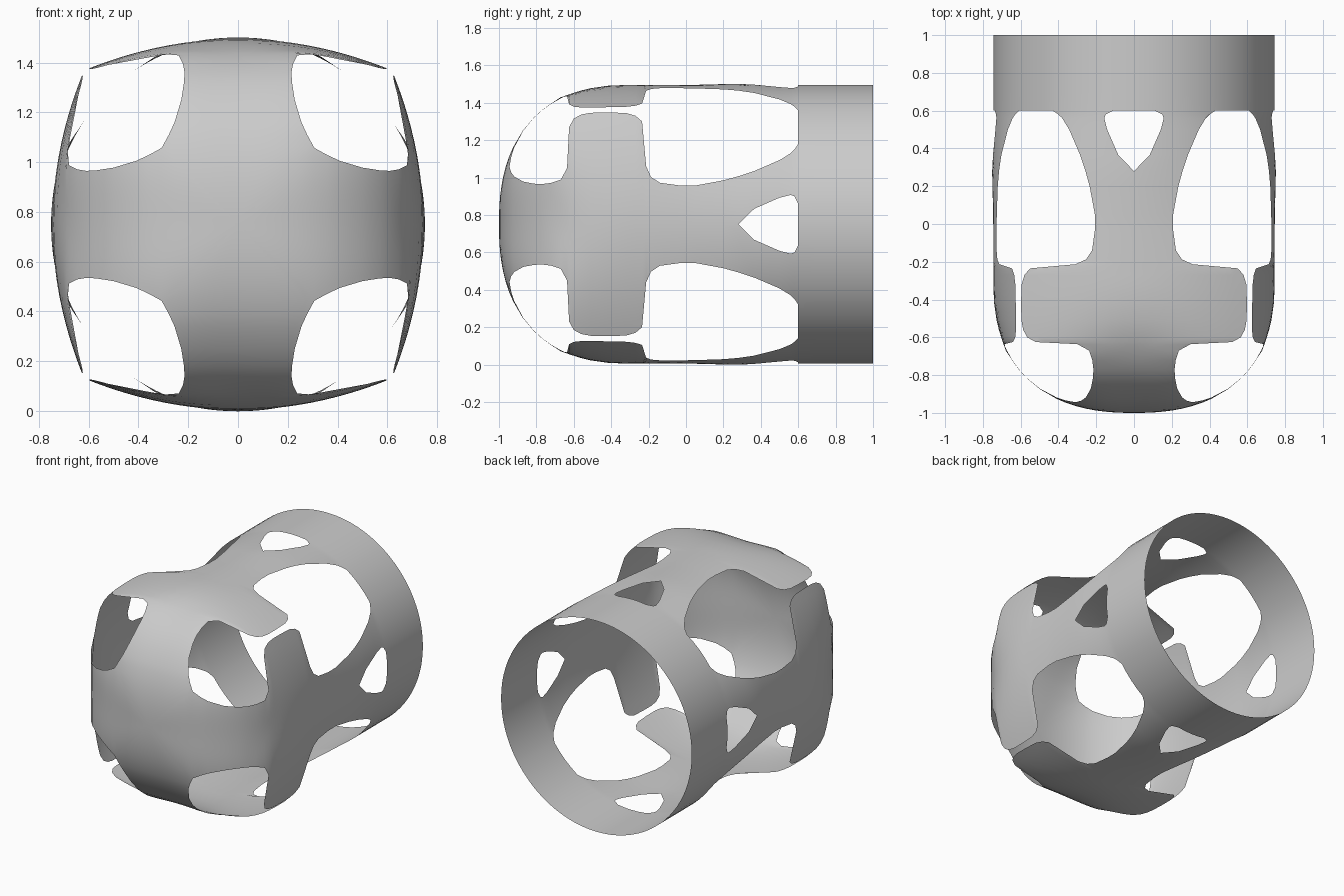
import bpy
import bmesh
import math
from mathutils import Matrix, Vector

cube = bpy.data.objects.get("Cube")
if cube:
    bpy.data.objects.remove(cube, do_unlink=True)

RADIUS, CAP_START, CAP_DEPTH, POWER = 0.745, -0.3, 0.7, 2.4
AXIS_HEIGHT = 0.75
COLUMNS = 10


def squircle(ratio):
    """Complementary coordinate of a unit superellipse."""
    return max(0, 1 - min(ratio, 1) ** POWER) ** (1 / POWER)


def ramp(value, start, end):
    return min(1, max(0, (value - start) / (end - start)))


def cap_point(u, height):
    """Point on the domed front, symmetric in both lateral directions."""
    square = u * u + height * height
    if square > 0:
        square -= 1.15 * (u * height) ** 2 / square
    depth = CAP_DEPTH * squircle(math.sqrt(square) / RADIUS)
    return Vector((u, CAP_START - depth, height))


def arm_point(u, y):
    """Point on an arm, flat in front and becoming a cylinder at the back."""
    radius, drop = RADIUS, 0
    if y < CAP_START:
        drop = RADIUS * (1 - squircle((CAP_START - y) / CAP_DEPTH))
    elif 0 < y < 0.6:
        radius += 0.006 * math.sin(math.pi * y / 0.6) ** 2
    # The rounding towards the front fades out along the side flaps
    flat = radius - drop / (1 + (u / 0.33) ** 2) - 0.33 * u * u
    tube = math.sqrt(radius * radius - u * u)
    return Vector((u, y, flat + (tube - flat) * ramp(y, -0.2, 0.58)))


def spread(start, end):
    return [start + (end - start) * i / COLUMNS for i in range(COLUMNS + 1)]


# Front panel: height from the centre, half width
cap_rows = [(i * 0.307 / 6, i * 0.307 / 6) for i in range(7)]
cap_rows += [(0.36, 0.278), (0.41, 0.255), (0.5, 0.228), (0.57, 0.217),
             (0.61, 0.215), (0.645, 0.221)]

# Arm with side flaps, narrow neck and widening root: y, half width
arm_rows = [(-0.67, 0.238), (-0.636, 0.3), (-0.625, 0.52), (-0.6, 0.565),
            (-0.56, 0.587), (-0.51, 0.596), (-0.42, 0.598), (-0.32, 0.595),
            (-0.27, 0.58), (-0.235, 0.55), (-0.213, 0.31), (-0.187, 0.253),
            (-0.14, 0.222), (-0.03, 0.207), (0.05, 0.207), (0.2, 0.235),
            (0.28, 0.257), (0.365, 0.285), (0.5, 0.343), (0.56, 0.38),
            (0.58, 0.4), (0.6, 0.43)]

# Triangular window: half width of the opening by row position
window = {0.365: 0.083, 0.5: 0.142, 0.56: 0.157, 0.58: 0.15, 0.6: 0.11}

strip = [[cap_point(u, height) for u in spread(0, width)]
         for height, width in cap_rows]
strip += [[arm_point(u, y) for u in spread(window.get(y, 0), width)]
          for y, width in arm_rows]

# Rear ring: each arm covers a quarter, sharing the vertices of its root
root = spread(window[0.6], 0.43)
ring_columns = [0, root[0] / 2] + root + [0.48, RADIUS * math.sqrt(0.5)]
ring = [[arm_point(u, y) for u in ring_columns] for y in (0.6, 0.7, 0.8, 0.9, 1)]

# Half an arm, mirrored and repeated four times around the long axis
bm = bmesh.new()
for turn in range(4):
    rotation = Matrix.Rotation(turn * math.pi / 2, 4, 'Y')
    for side in (1, -1):
        place = rotation @ Matrix.Diagonal((side, 1, 1, 1))
        for patch in (strip, ring):
            grid = [[bm.verts.new(place @ p) for p in row] for row in patch]
            for low, high in zip(grid, grid[1:]):
                for i in range(len(low) - 1):
                    quad = [low[i], low[i + 1], high[i + 1], high[i]]
                    bm.faces.new(quad if side > 0 else quad[::-1])
bmesh.ops.remove_doubles(bm, verts=bm.verts, dist=0.0001)
bmesh.ops.translate(bm, verts=bm.verts, vec=(0, 0, AXIS_HEIGHT))

mesh = bpy.data.meshes.new("wrap_shell")
bm.to_mesh(mesh)
bm.free()
shell = bpy.data.objects.new("wrap_shell", mesh)
bpy.context.collection.objects.link(shell)

# Plain grey material
grey = bpy.data.materials.new("light_grey")
grey.use_nodes = True
colour = (0.6, 0.6, 0.6, 1)
grey.diffuse_color = colour
grey.node_tree.nodes["Principled BSDF"].inputs["Base Color"].default_value = colour
mesh.materials.append(grey)

bpy.context.view_layer.objects.active = shell
shell.select_set(True)
bpy.ops.object.shade_smooth_by_angle(angle=math.radians(40))
